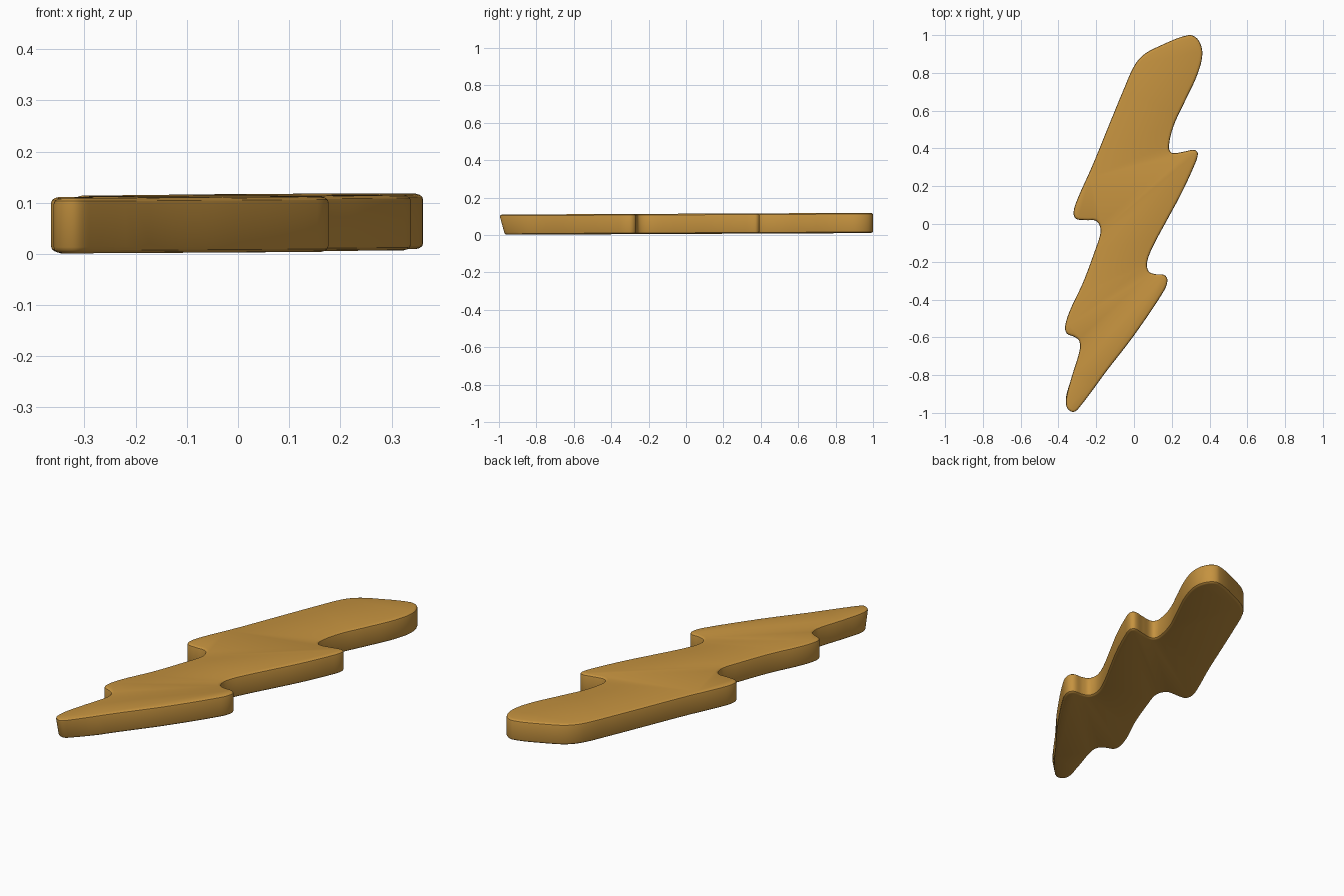
import bpy
import bmesh
from mathutils import Vector
from mathutils.geometry import interpolate_bezier

cube = bpy.data.objects.get("Cube")
if cube:
    bpy.data.objects.remove(cube, do_unlink=True)

# Flat golden colour
gold = bpy.data.materials.new("gold")
gold.use_nodes = True
colour = (0.56, 0.29, 0.05, 1)
gold.diffuse_color = colour
gold.node_tree.nodes["Principled BSDF"].inputs["Base Color"].default_value = colour

# Outline control points, clockwise from the back tip
right_edge = [(.29, 1), (.34, .975), (.362, .9), (.335, .79), (.27, .65), (.21, .52),
              (.185, .41), (.2, .377), (.26, .382), (.32, .392), (.338, .37),
              (.315, .3), (.25, .16), (.18, .03), (.1, -.12), (.07, -.2),
              (.077, -.25), (.11, -.265), (.16, -.27), (.177, -.3), (.155, -.36)]
left_edge = [(0, -.59), (-.15, -.785), (-.29, -.975), (-.322, -.998), (-.355, -.975),
             (-.358, -.92), (-.33, -.81), (-.288, -.67), (-.29, -.62), (-.315, -.598),
             (-.355, -.58), (-.365, -.545), (-.34, -.46), (-.27, -.31), (-.21, -.15),
             (-.178, -.05), (-.183, -.005), (-.205, .018), (-.25, .02), (-.305, .027),
             (-.32, .06), (-.3, .13), (-.22, .31), (-.13, .53), (-.06, .7),
             (0, .835), (.05, .895), (.13, .94)]
points = [Vector(p) for p in right_edge + left_edge]
count = len(points)


def handle(i):
    """Tangent direction at a control point."""
    return (points[(i + 1) % count] - points[i - 1]).normalized()


# Smooth closed curve through the control points
outline = []
for i in range(count):
    j = (i + 1) % count
    a, b = points[i], points[j]
    reach = (b - a).length / 3
    outline += interpolate_bezier(a, a + handle(i) * reach,
                                  b - handle(j) * reach, b, 7)[:-1]
outline = [Vector(p[:2]) for p in outline]
total = len(outline)

# Stacked rings: height and inset, giving rounded rims top and bottom
rings = [(0, .014), (.002, .007), (.006, .002), (.012, 0), (.096, 0),
         (.102, .002), (.106, .007), (.108, .014)]
bm = bmesh.new()
loops = []
for height, inset in rings:
    loop = []
    for i, p in enumerate(outline):
        t = (outline[(i + 1) % total] - outline[i - 1]).normalized()
        q = p + Vector((t.y, -t.x)) * inset
        # Undercut at the front tip, and a slight tilt of the slab
        if q.y < -.85:
            q.y += (-.85 - q.y) * .2 * (1 - height / .108)
        z = height + (q.y + 1) * .0045 + .001
        loop.append(bm.verts.new((q.x, q.y, z)))
    loops.append(loop)
for low, high in zip(loops, loops[1:]):
    for i in range(total):
        j = (i + 1) % total
        bm.faces.new((low[i], low[j], high[j], high[i]))
bm.faces.new(loops[0])
bm.faces.new(loops[-1])
bmesh.ops.recalc_face_normals(bm, faces=bm.faces)

mesh = bpy.data.meshes.new("lightning_bolt")
bm.to_mesh(mesh)
bm.free()
mesh.materials.append(gold)
bolt = bpy.data.objects.new("lightning_bolt", mesh)
bpy.context.collection.objects.link(bolt)

# Smooth rounded shading
bpy.ops.object.select_all(action="DESELECT")
bolt.select_set(True)
bpy.context.view_layer.objects.active = bolt
bpy.ops.object.shade_smooth_by_angle()
